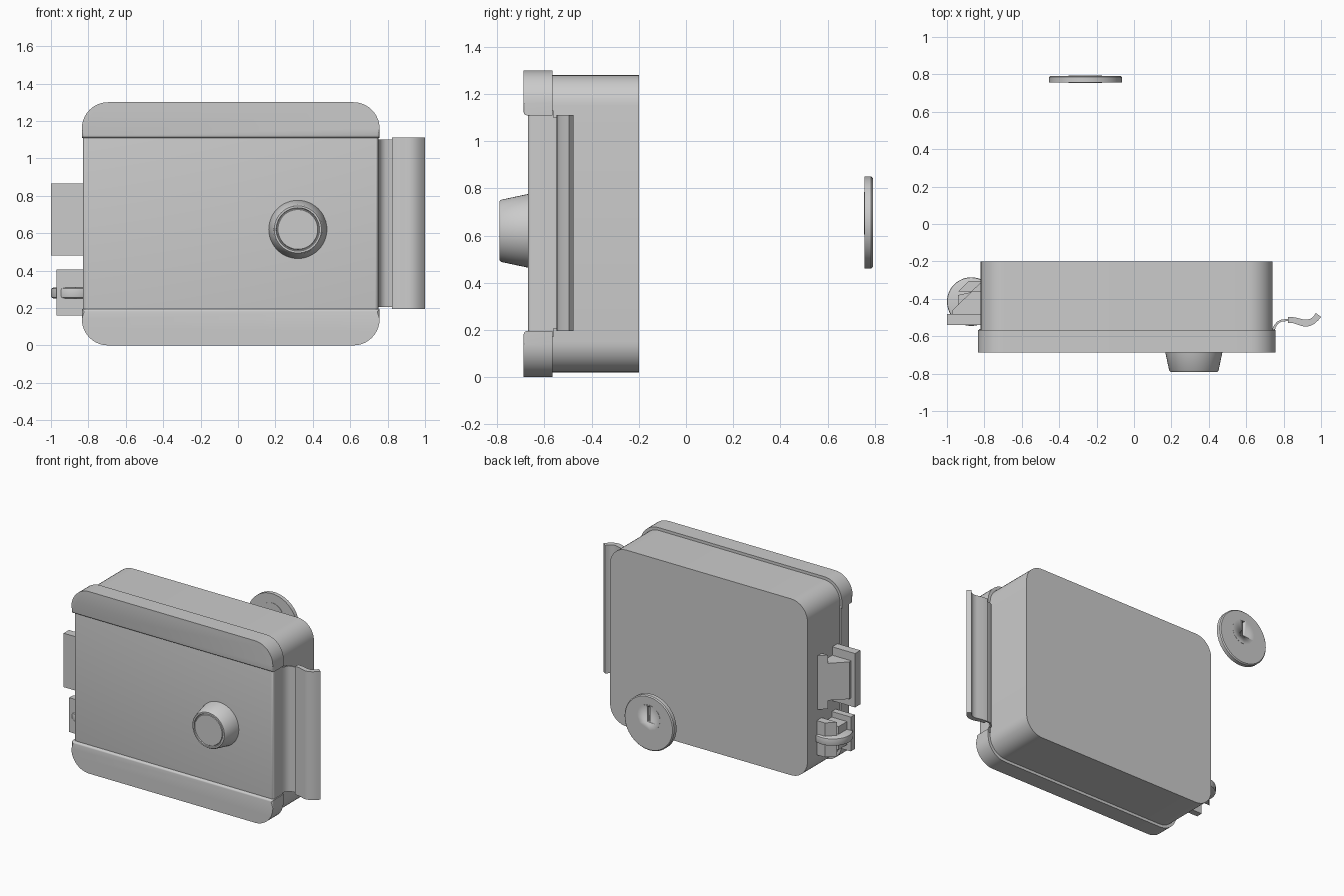
import bpy, bmesh, math
from mathutils import Vector

if "Cube" in bpy.data.objects:
    bpy.data.objects.remove(bpy.data.objects["Cube"])


def finish(name, bm, angle=35):
    bmesh.ops.recalc_face_normals(bm, faces=bm.faces[:])
    me = bpy.data.meshes.new(name)
    bm.to_mesh(me)
    bm.free()
    ob = bpy.data.objects.new(name, me)
    bpy.context.collection.objects.link(ob)
    bpy.ops.object.select_all(action='DESELECT')
    ob.select_set(True)
    bpy.context.view_layer.objects.active = ob
    bpy.ops.object.shade_smooth_by_angle(angle=math.radians(angle))
    return ob


def prism(name, pts, axis, a, b, bevel=0.0, bevel_at=None):
    """Extrude a 2D outline along y (x,z points) or z (x,y points); round one rim."""
    bm = bmesh.new()
    co = (lambda p, t: (p[0], t, p[1])) if axis == 'y' else (lambda p, t: (p[0], p[1], t))
    lo = [bm.verts.new(co(p, a)) for p in pts]
    hi = [bm.verts.new(co(p, b)) for p in pts]
    n = len(pts)
    bm.faces.new(lo)
    bm.faces.new(hi)
    for i in range(n):
        j = (i + 1) % n
        bm.faces.new((lo[i], lo[j], hi[j], hi[i]))
    if bevel:
        k = 1 if axis == 'y' else 2
        rim = [e for e in bm.edges if all(abs(v.co[k] - bevel_at) < 1e-5 for v in e.verts)]
        bmesh.ops.bevel(bm, geom=rim, offset=bevel, segments=4, profile=0.5, affect='EDGES')
    return finish(name, bm)


def rect(x0, x1, z0, z1, r_low=0.0, r_high=0.0):
    """Rectangle outline with separately rounded lower and upper corners."""
    pts = []
    for sx, sz, start in ((1, -1, -90), (1, 1, 0), (-1, 1, 90), (-1, -1, 180)):
        r = r_high if sz > 0 else r_low
        cx = x1 - r if sx > 0 else x0 + r
        cz = z1 - r if sz > 0 else z0 + r
        steps = 10 if r else 0
        for i in range(steps + 1):
            t = math.radians(start + 90 * i / max(steps, 1))
            pts.append((cx + r * math.cos(t), cz + r * math.sin(t)))
    return pts


def lathe(name, profile, centre, axis='y', n=48):
    """Revolve (radius, height) points around y or z; ends are capped."""
    bm = bmesh.new()
    rings = []
    for r, h in profile:
        ring = []
        for i in range(n):
            t = 2 * math.pi * i / n
            c, s = r * math.cos(t), r * math.sin(t)
            off = Vector((c, h, s)) if axis == 'y' else Vector((c, s, h))
            ring.append(bm.verts.new(Vector(centre) + off))
        rings.append(ring)
    for p, q in zip(rings, rings[1:]):
        for i in range(n):
            j = (i + 1) % n
            bm.faces.new((p[i], p[j], q[j], q[i]))
    bm.faces.new(rings[0])
    bm.faces.new(rings[-1])
    return finish(name, bm)


# lock case and front cover
prism("case", rect(-0.82, 0.74, 0.02, 1.28, 0.13, 0.13), 'y', -0.60, -0.20, 0.022, -0.20)
prism("front_panel", rect(-0.83, 0.75, 0.17, 1.13), 'y', -0.67, -0.562, 0.018, -0.67)
prism("cover_band_top", rect(-0.835, 0.757, 1.11, 1.30, 0, 0.14), 'y', -0.688, -0.567, 0.013, -0.688)
prism("cover_band_bottom", rect(-0.835, 0.757, 0.0, 0.195, 0.14, 0), 'y', -0.688, -0.567, 0.013, -0.688)

# push knob with sunken button
lathe("knob", [(0.157, -0.66), (0.155, -0.675), (0.132, -0.783), (0.126, -0.79), (0.116, -0.79),
               (0.113, -0.783), (0.109, -0.783), (0.106, -0.788)], (0.32, 0, 0.62))

# side pull strip: thin curved web and thicker wavy grip
prism("pull_web", [(0.738, -0.575), (0.752, -0.575), (0.757, -0.552), (0.77, -0.533), (0.79, -0.522),
                   (0.83, -0.518), (0.83, -0.507), (0.787, -0.511), (0.764, -0.523), (0.748, -0.543),
                   (0.738, -0.565)], 'z', 0.205, 1.10)
prism("pull_grip", [(0.823, -0.53), (0.85, -0.53), (0.88, -0.54), (0.91, -0.549), (0.94, -0.546),
                    (0.965, -0.533), (0.985, -0.515), (1.0, -0.497), (0.972, -0.476), (0.96, -0.494),
                    (0.945, -0.506), (0.925, -0.512), (0.90, -0.509), (0.86, -0.499), (0.823, -0.497)],
      'z', 0.195, 1.112)

# slanted latch: front bar, web and rear wedge
prism("latch_bar", [(-1, -0.54), (-0.81, -0.54), (-0.81, -0.48), (-1, -0.48)], 'z', 0.48, 0.865)
prism("latch_web", [(-0.97, -0.49), (-0.81, -0.49), (-0.81, -0.305), (-0.97, -0.46)], 'z', 0.54, 0.805)
prism("latch_wedge", [(-0.87, -0.36), (-0.81, -0.36), (-0.81, -0.305)], 'z', 0.48, 0.865)

# lower catch: ribbed block with a round collar
prism("catch_bar", [(-0.97, -0.52), (-0.81, -0.52), (-0.81, -0.475), (-0.97, -0.475)], 'z', 0.16, 0.405)
prism("catch_web", [(-0.94, -0.48), (-0.81, -0.48), (-0.81, -0.35), (-0.94, -0.38)], 'z', 0.20, 0.365)
prism("catch_back", [(-0.94, -0.36), (-0.81, -0.36), (-0.81, -0.305), (-0.885, -0.305)], 'z', 0.16, 0.405)
lathe("catch_collar", [(0.115, 0.25), (0.128, 0.256), (0.13, 0.265), (0.13, 0.295), (0.128, 0.304), (0.115, 0.31)],
      (-0.87, -0.415, 0), 'z')

# separate key plate with cylinder face and keyway slot
plate = lathe("key_plate", [(0.195, 0.757), (0.195, 0.785), (0.188, 0.792)], (-0.26, 0, 0.655), n=64)
face = lathe("key_cylinder", [(0.09, 0.755), (0.09, 0.7935)], (-0.26, 0, 0.695))
slot = prism("slot_cutter", rect(-0.27, -0.25, 0.665, 0.775), 'y', 0.772, 0.82)
slot.hide_render = True
slot.hide_set(True)
for ob in (plate, face):
    mod = ob.modifiers.new("slot", 'BOOLEAN')
    mod.object = slot
    mod.operation = 'DIFFERENCE'
    mod.solver = 'EXACT'
